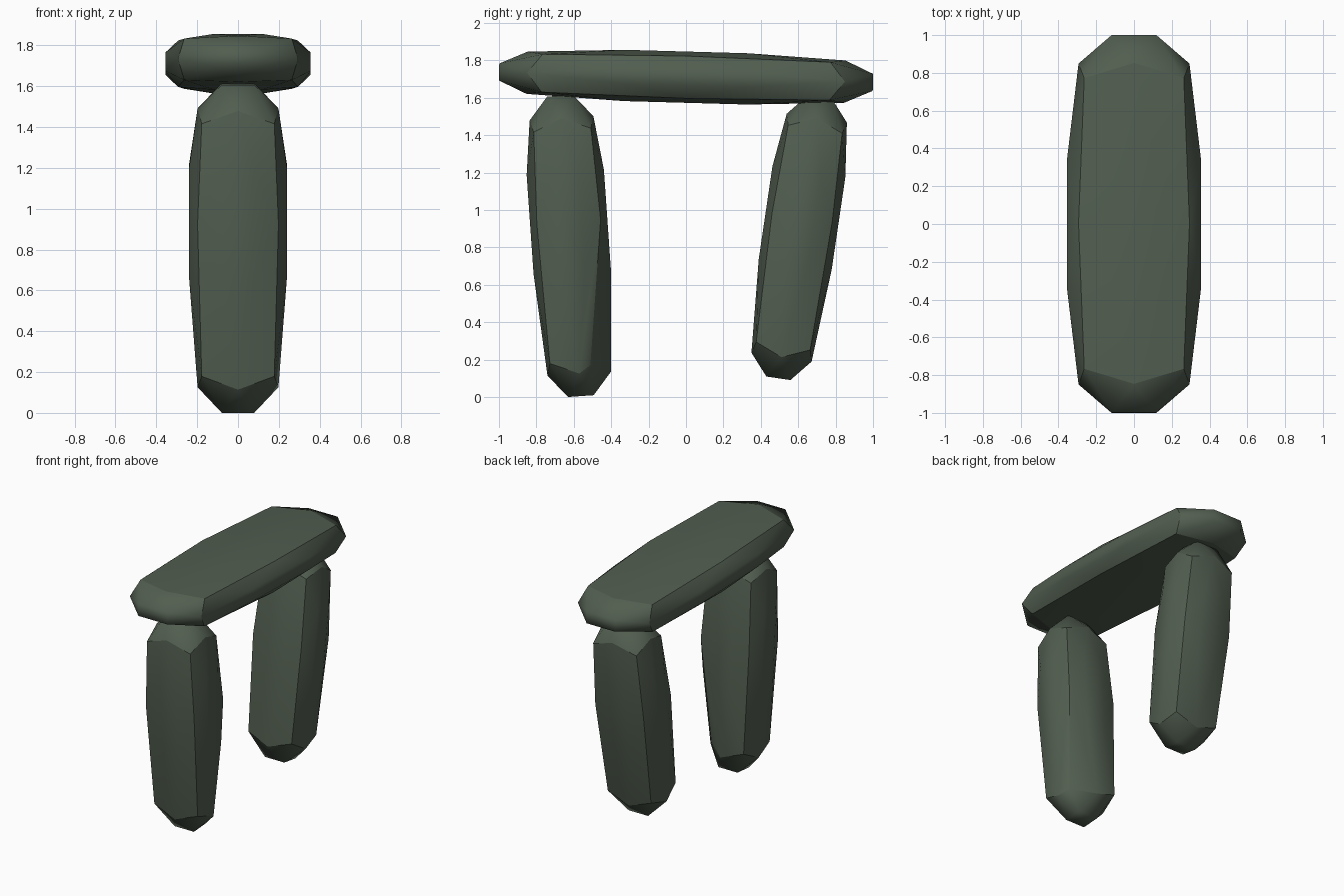
import bpy, bmesh, math
from itertools import product
from mathutils import Vector, Matrix

if "Cube" in bpy.data.objects:
    bpy.data.objects.remove(bpy.data.objects["Cube"])

stone = bpy.data.materials.new("dark_green_stone")
stone.diffuse_color = (0.084, 0.112, 0.08, 1)
stone.use_nodes = True
stone.node_tree.nodes["Principled BSDF"].inputs["Base Color"].default_value = stone.diffuse_color


def boulder(name, size, centre, tilt, long_axis, shift=0.0, chip=None):
    """Rounded block: hull of corner, edge-middle and face points.
    shift slides the belly along the long axis, chip knocks one corner in."""
    pts = []
    for s in product((-1, 1), repeat=3):                 # corners
        p = Vector(s) * 0.74
        p[long_axis] = s[long_axis] * 0.77
        if chip and s == chip[0]:
            p = Vector(chip[1])
        pts.append((p, "corner"))
    for flat in range(3):
        a, b = (flat + 1) % 3, (flat + 2) % 3
        for i, j in product((-1, 1), repeat=2):
            p = Vector((0, 0, 0))                        # edge middles
            p[a], p[b] = i * 0.825, j * 0.825
            if flat == long_axis:
                p[flat] = shift
            else:
                p[long_axis] *= 1.03
            pts.append((p, "edge"))
            for k in (-1, 1):                            # flat face centres
                p = Vector((0, 0, 0))
                p[flat], p[a], p[b] = k, i * 0.33, j * 0.33
                if flat != long_axis:
                    p[long_axis] += shift
                pts.append((p, "face"))

    bm = bmesh.new()
    kind = {}
    for p, k in pts:
        kind[bm.verts.new([c * h for c, h in zip(p, size)])] = k
    hull = bmesh.ops.convex_hull(bm, input=list(bm.verts))
    loose = [v for v in bm.verts if not v.link_faces]
    bmesh.ops.delete(bm, geom=loose, context='VERTS')
    bmesh.ops.recalc_face_normals(bm, faces=bm.faces)
    for f in bm.faces:
        f.smooth = True
    for e in bm.edges:                                   # crisp block edges
        e.smooth = {kind[v] for v in e.verts} != {"corner", "edge"}
    me = bpy.data.meshes.new(name)
    bm.to_mesh(me)
    bm.free()
    me.transform(Matrix.Translation(centre) @ Matrix.Rotation(math.radians(tilt), 4, 'X'))
    me.materials.append(stone)
    bpy.context.collection.objects.link(bpy.data.objects.new(name, me))


# Two leaning standing stones and the slab across them
boulder("front_standing_stone", (0.24, 0.207, 0.805), (0, -0.618, 0.808), 4.0, 2,
        0.16, ((1, 1, -1), (0.62, 0.3, -0.8)))
boulder("back_standing_stone", (0.24, 0.197, 0.76), (0, 0.605, 0.852), -8.4, 2, 0.14)
boulder("lintel_slab", (0.356, 1.0, 0.137), (0, 0, 1.71), -1.6, 1)
